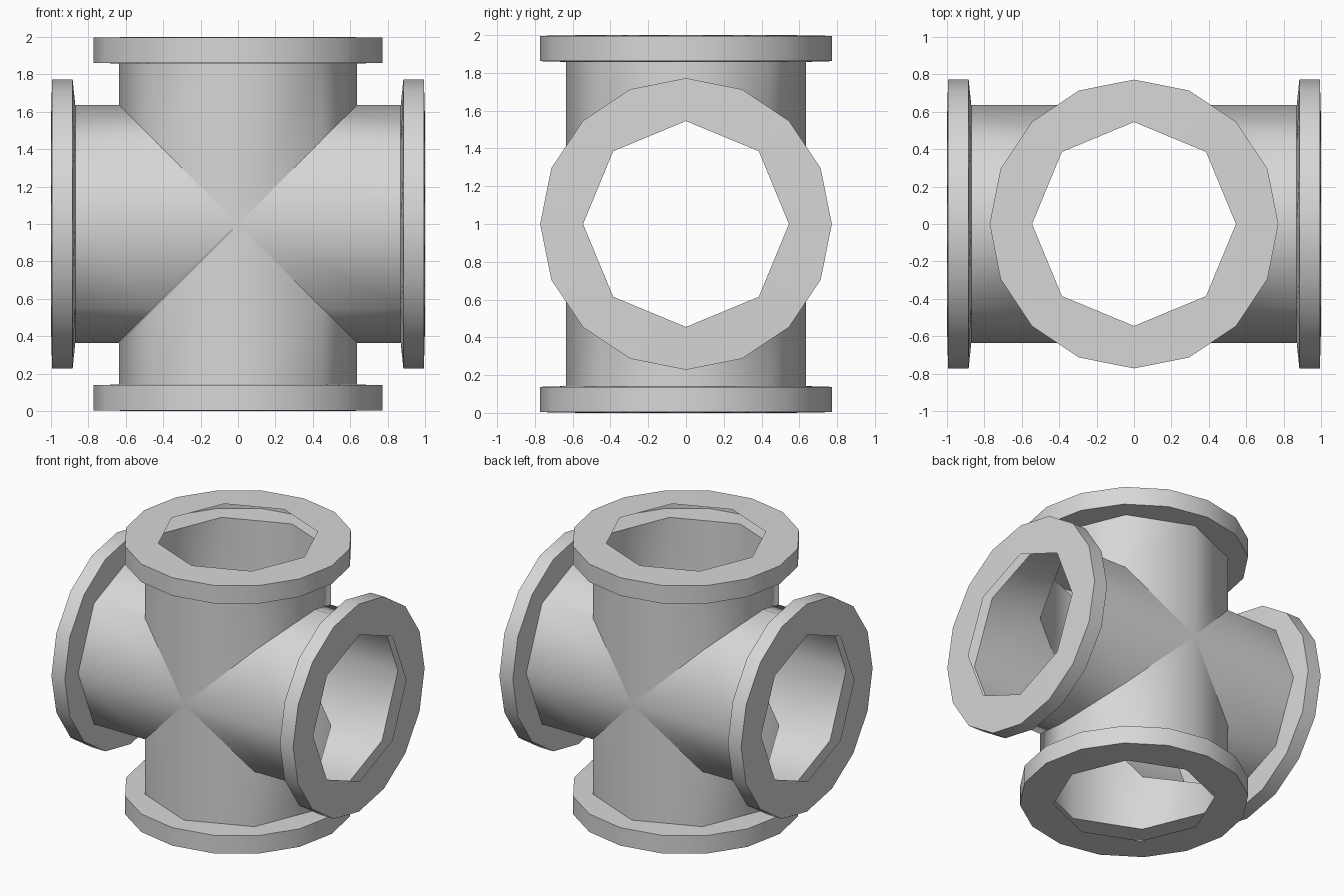
import bpy, bmesh
from math import pi, sin, cos
from mathutils import Matrix, Vector

cube = bpy.data.objects.get("Cube")
if cube:
    bpy.data.objects.remove(cube, do_unlink=True)

PIPE, HOLE, RIM = 0.635, 0.545, 0.772   # radii
SIDES = 8
# Heights along an arm: pipe end, rim back, rim front, hole edge
UPRIGHT = (0.858, 0.862, 0.996, 1.0)
SIDEWAYS = (0.87, 0.884, 0.994, 1.0)
ARMS = (("top", UPRIGHT), ("left", SIDEWAYS), ("bottom", UPRIGHT), ("right", SIDEWAYS))

grey = bpy.data.materials.new("cast_grey")
grey.use_nodes = True
grey.diffuse_color = (0.68, 0.68, 0.68, 1)
grey.node_tree.nodes["Principled BSDF"].inputs["Base Color"].default_value = (0.68, 0.68, 0.68, 1)


def ring(bm, radius, sides, height, turn):
    """Polygon ring around an arm's axis; height is a number or a function of x."""
    verts = []
    for i in range(sides):
        a = 2 * pi * i / sides
        x, y = radius * cos(a), radius * sin(a)
        z = height(x) if callable(height) else height
        verts.append(bm.verts.new(turn @ Vector((x, y, z))))
    return verts


def skin(bm, low, high):
    """Join two rings; one may have a multiple of the other's sides."""
    n = min(len(low), len(high))
    for i in range(n):
        def span(r):
            step = len(r) // n
            return [r[(i * step + k) % len(r)] for k in range(step + 1)]
        bm.faces.new(span(low) + span(high)[::-1])


def finish(bm, name, angle):
    mesh = bpy.data.meshes.new(name)
    bm.to_mesh(mesh)
    bm.free()
    mesh.materials.append(grey)
    obj = bpy.data.objects.new(name, mesh)
    bpy.context.collection.objects.link(obj)
    bpy.ops.object.select_all(action='DESELECT')
    obj.select_set(True)
    bpy.context.view_layer.objects.active = obj
    bpy.ops.object.shade_smooth_by_angle(angle=angle)


def quarter(i):
    return Matrix.Translation((0, 0, 1)) @ Matrix.Rotation(i * pi / 2, 4, 'Y')


# Pipe shell: four thin arms mitred where they meet
body = bmesh.new()
for i, (place, heights) in enumerate(ARMS):
    mitre = ring(body, PIPE, SIDES, abs, quarter(i))
    end = ring(body, PIPE, SIDES, heights[0], quarter(i))
    skin(body, mitre, end)
finish(body, "cross_pipe_body", pi / 3)

# Flanges: hollow round collars, open inside, with an eight-sided hole
for i, (place, heights) in enumerate(ARMS):
    bm = bmesh.new()
    outline = ((PIPE, SIDES), (RIM, 2 * SIDES), (RIM, 2 * SIDES), (HOLE, SIDES))
    rings = [ring(bm, r, n, h, quarter(i)) for (r, n), h in zip(outline, heights)]
    for a, b in zip(rings, rings[1:]):
        skin(bm, a, b)
    finish(bm, place + "_flange", pi / 6)
